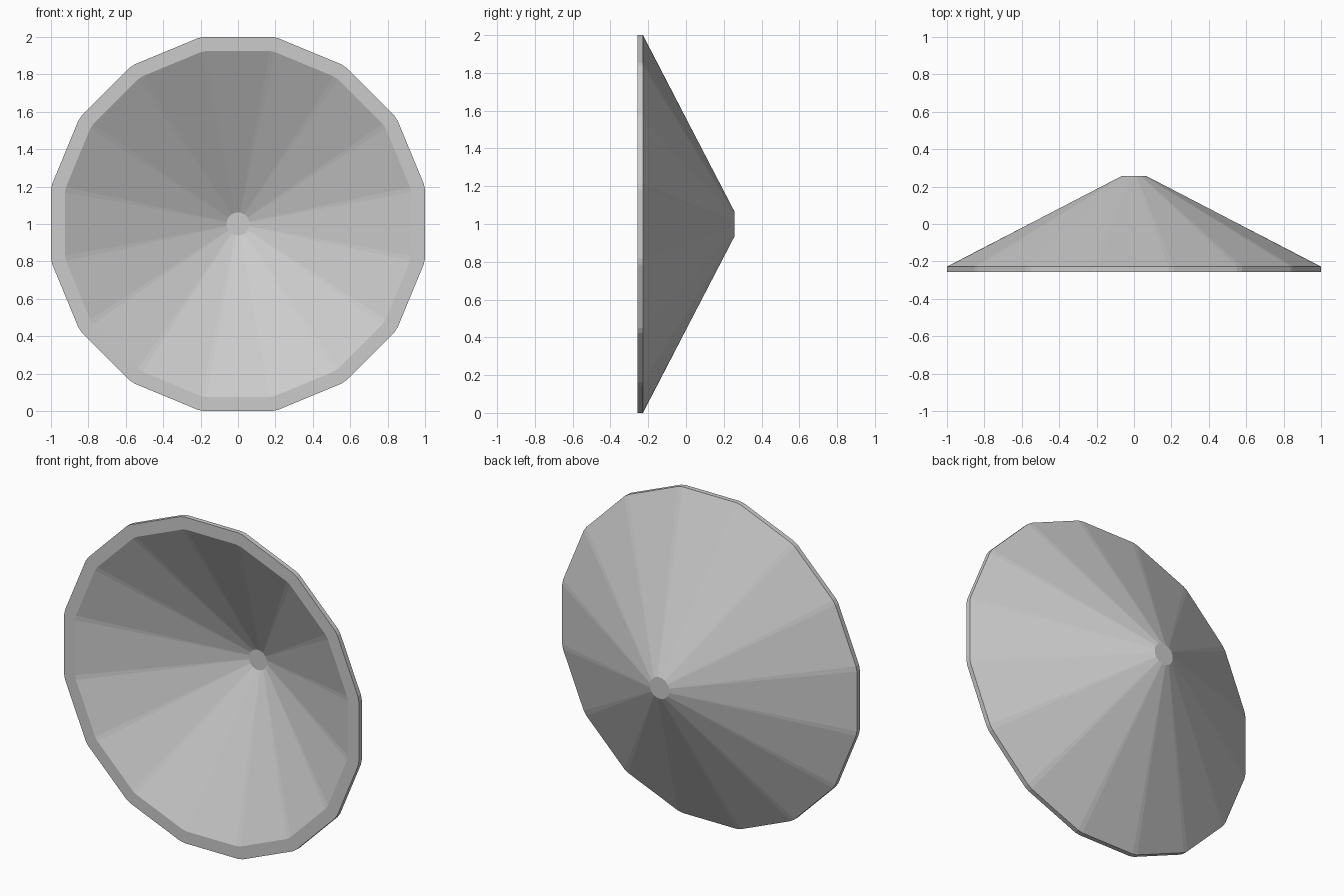
import bpy, bmesh
from math import cos, sin, radians

if "Cube" in bpy.data.objects:
    bpy.data.objects.remove(bpy.data.objects["Cube"])

SIDES = 16          # flats around the dish
CENTRE_Z = 1.0
HALF = 180 / SIDES  # half angle of one flat
CUT = 0.9           # angular half-width of the narrow bevel at each corner


def ring(bm, flat_radius, y):
    """Sixteen-sided ring with narrowly bevelled corners."""
    r = flat_radius / cos(radians(HALF - CUT))
    verts = []
    for i in range(SIDES):
        for s in (-1, 1):
            a = radians(i * 2 * HALF + s * (HALF - CUT))
            verts.append(bm.verts.new((r * cos(a), y, CENTRE_Z + r * sin(a))))
    return verts


def bridge(bm, a, b):
    n = len(a)
    for i in range(n):
        j = (i + 1) % n
        bm.faces.new((a[i], a[j], b[j], b[i]))


# Cross-section of the shell: (radius to flat, y), from back hub to front hub
profile = [(0.065, 0.257), (1.0, -0.228), (1.0, -0.257),
           (0.925, -0.257), (0.061, 0.194)]

bm = bmesh.new()
rings = [ring(bm, r, y) for r, y in profile]
for a, b in zip(rings, rings[1:]):
    bridge(bm, a, b)

# Flat hub discs on the back and inside
bm.faces.new(rings[0])
bm.faces.new(rings[-1])
bmesh.ops.recalc_face_normals(bm, faces=bm.faces)

mesh = bpy.data.meshes.new("dish_shell")
bm.to_mesh(mesh)
bm.free()
dish = bpy.data.objects.new("dish_shell", mesh)
bpy.context.collection.objects.link(dish)
